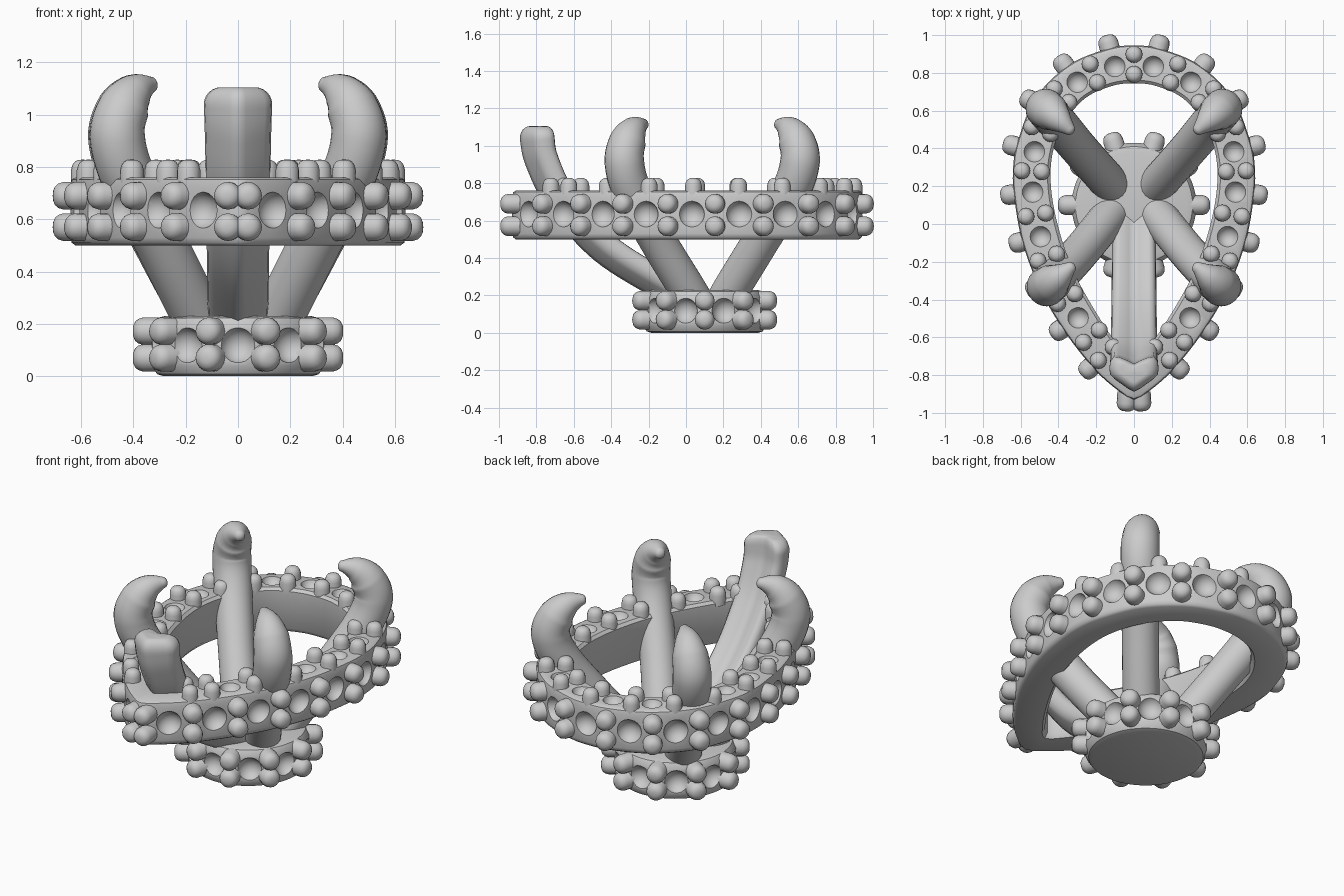
import bpy, bmesh, math
from mathutils import Vector as V

if "Cube" in bpy.data.objects:
    bpy.data.objects.remove(bpy.data.objects["Cube"])


def spline(pts, n=10):
    """Catmull-Rom through pts[1:-1]; the end points only steer the tangents."""
    p = [V(q) for q in pts]
    out = []
    for i in range(1, len(p) - 2):
        a, b, c, d = p[i - 1:i + 3]
        for k in range(n):
            t = k / n
            out.append(0.5 * (2 * b + (c - a) * t + (2 * a - 5 * b + 4 * c - d) * t * t
                              + (3 * b - a - 3 * c + d) * t ** 3))
    return out + [p[-2]]


def half_outline(pts):
    flip = lambda q: (-q[0], q[1], 0)
    return spline([flip(pts[1])] + [(x, y, 0) for x, y in pts] + [flip(pts[-2])])


def length(poly):
    return sum((b - a).length for a, b in zip(poly, poly[1:]))


def at(poly, s):
    """Point and outward normal at arc length s."""
    for i, (a, b) in enumerate(zip(poly, poly[1:])):
        d = (b - a).length
        if s <= d or i == len(poly) - 2:
            t = (b - a).normalized()
            return a + t * min(s, d), V((-t.y, t.x, 0))
        s -= d


def skin(bm, rings, closed=False):
    vs = [[bm.verts.new(q) for q in r] for r in rings]
    m = len(vs[0])
    for i in range(len(vs) if closed else len(vs) - 1):
        a, b = vs[i], vs[(i + 1) % len(vs)]
        for j in range(m):
            bm.faces.new((a[j], a[(j + 1) % m], b[(j + 1) % m], b[j]))
    if not closed:
        bm.faces.new(vs[0])
        bm.faces.new(vs[-1])


def circle(n):
    return [(math.cos(2 * math.pi * i / n), math.sin(2 * math.pi * i / n)) for i in range(n)]


def sweep(bm, path, scales, section, side):
    rings = []
    for i, p in enumerate(path):
        t = (path[min(i + 1, len(path) - 1)] - path[max(i - 1, 0)]).normalized()
        u = (side - t * side.dot(t)).normalized()
        w = u.cross(t)
        rings.append([p + (u * x + w * y) * scales[i] for x, y in section])
    skin(bm, rings)


def finish(bm, name, angle=40):
    bmesh.ops.recalc_face_normals(bm, faces=bm.faces)
    me = bpy.data.meshes.new(name)
    bm.to_mesh(me)
    bm.free()
    ob = bpy.data.objects.new(name, me)
    bpy.context.collection.objects.link(ob)
    bpy.ops.object.select_all(action='DESELECT')
    bpy.context.view_layer.objects.active = ob
    ob.select_set(True)
    bpy.ops.object.shade_smooth_by_angle(angle=math.radians(angle))
    return ob


def bead(bm, pos, d, r, h):
    prof = [(-.03, 1), (h - .04, 1), (h - .02, .88), (h - .008, .68), (h - .001, .38), (h, .1)]
    sweep(bm, [pos + d * z for z, _ in prof], [r * k for _, k in prof], circle(16), d.orthogonal())


def ball(bm, pos, r):
    ret = bmesh.ops.create_uvsphere(bm, u_segments=20, v_segments=12, radius=r)
    bmesh.ops.translate(bm, verts=ret['verts'], vec=pos)


def carve(body, cutter_bm):
    cutter = finish(cutter_bm, "dimple_cutter")
    cutter.hide_render = True
    mod = body.modifiers.new("dimples", 'BOOLEAN')
    mod.object, mod.operation, mod.solver = cutter, 'DIFFERENCE', 'EXACT'
    bpy.context.view_layer.objects.active = body
    bpy.ops.object.modifier_apply(modifier=mod.name)
    bpy.data.objects.remove(cutter)
    body.select_set(True)
    bpy.ops.object.shade_smooth_by_angle(angle=math.radians(40))


def both(p):
    """Side signs; points on the centre line are used once."""
    return (1, -1) if p.x > .01 else (1,)


UP = V((0, 0, 1))

# Pear-shaped halo ring
outer = half_outline([(0, .945), (.13, .93), (.34, .845), (.52, .67), (.615, .44), (.64, .3), (.635, .15),
                      (.59, -.1), (.49, -.36), (.36, -.58), (.2, -.78), (.06, -.9), (0, -.93)])
inner = half_outline([(0, .745), (.12, .73), (.26, .665), (.37, .535), (.43, .38), (.44, .2), (.4, -.02),
                      (.32, -.25), (.2, -.47), (.08, -.65), (0, -.73)])
LO, LI, N = length(outer), length(inner), 60
profile = [(0, .53), (0, .73), (.03, .752), (.1, .76), (.92, .76), (1, .745), (1, .525), (.9, .5), (.1, .5), (.03, .51)]
rings = []
for i in range(N + 1):
    a, b = at(outer, LO * i / N)[0], at(inner, LI * i / N)[0]
    rings.append([a.lerp(b, t) + UP * z for t, z in profile])
rings += [[V((-q.x, q.y, q.z)) for q in r] for r in rings[N - 1:0:-1]]
bm = bmesh.new()
skin(bm, rings, closed=True)
halo = finish(bm, "pear_halo")

# Halo beads and the stone seats between them
beads, cuts = bmesh.new(), bmesh.new()
step = (LO - .165) / 9
for k in range(20):
    s = .13 + (k - 1) * step / 2
    p, n = at(outer, s)
    if k == 0:
        p, n = V((0, .945, 0)), V((0, 1, 0))
    if k == 19:
        p, n = V((.037, -.92, 0)), V((.06, -1, 0)).normalized()
    # mid-line of the band on the top face
    p_top = p - n * .1
    for sx in both(p):
        m = lambda q: V((q.x * sx, q.y, q.z))
        if k % 2:
            for z in (.57, .69):
                bead(beads, m(p) + UP * z, m(n), .053, .072)
            if k < 17:
                ball(cuts, m(p_top) + UP * .778, .058)
        elif k <= 18:
            ball(cuts, m(p + n * .02) + UP * .635, .072)
        if k < 18 and (k % 2 == 0 or k == 17):
            for o in (-.053, .053):
                bead(beads, m(p_top + n * o) + UP * .76, UP, .045, .068)
carve(halo, cuts)
finish(beads, "halo_beads")

# Round base
C = V((0, .1, 0))
bm = bmesh.new()
skin(bm, [[C + V((x * r, y * r, z)) for x, y in circle(64)]
          for r, z in ((.285, 0), (.31, .008), (.33, .04), (.33, .19), (.31, .222), (.28, .23))])
base = finish(bm, "base_disc")
beads, cuts = bmesh.new(), bmesh.new()
for i in range(20):
    a = math.radians(18 * i)
    d = V((math.cos(a), math.sin(a), 0))
    if i % 2:
        ball(cuts, C + d * .35 + UP * .118, .07)
    else:
        for z in (.07, .172):
            bead(beads, C + d * .33 + UP * z, d, .053, .072)
carve(base, cuts)
finish(beads, "base_beads")

# Four hooked claws
rear = [(.06, .14, .0), (.09, .18, .12), (.15, .24, .23), (.295, .405, .5), (.425, .56, .76), (.468, .61, .92),
        (.44, .59, 1.03), (.395, .55, 1.09), (.34, .5, 1.115), (.28, .45, 1.12)]
front = [(.06, .1, .0), (.1, .075, .12), (.155, .01, .23), (.29, -.155, .5), (.42, -.29, .76), (.462, -.33, .92),
         (.435, -.31, 1.03), (.39, -.275, 1.09), (.335, -.23, 1.115), (.28, -.19, 1.12)]
radii = [.095, .1, .1, .105, .106, .098, .07, .032]
for name, pts, side in (("rear_claw", rear, V((1, -1, 0))), ("front_claw", front, V((1, 1, 0)))):
    for sx in (1, -1):
        f = lambda q: V((q[0] * sx, q[1], q[2]))
        path = spline([f(q) for q in pts], 8)
        rad = []
        for i in range(len(path)):
            j = min(i // 8, len(radii) - 2)
            t = i / 8 - j
            rad.append(radii[j] * (1 - t) + radii[j + 1] * t)
        # rounded tip
        d, e = (path[-1] - path[-2]).normalized(), path[-1]
        for a in (30, 55, 75, 87):
            path.append(e + d * .025 * math.sin(math.radians(a)))
            rad.append(.032 * math.cos(math.radians(a)))
        bm = bmesh.new()
        sweep(bm, path, rad, circle(24), f(side).normalized())
        finish(bm, name + ("_right" if sx > 0 else "_left"), 60)

# V-shaped claw at the point of the pear
half = [(.03, .085), (.1, .035), (.122, .012), (.127, -.02), (.122, -.055), (.105, -.078), (.08, -.08), (.03, -.06)]
section = [(0, .1)] + half + [(0, -.045)] + [(-x, y) for x, y in reversed(half)]
path = spline([(0, .2, .1), (0, .08, .14), (0, -.1, .25), (0, -.43, .46), (0, -.66, .72), (0, -.76, .92),
               (0, -.785, 1.04), (0, -.79, 1.15)], 8)
scales = [.88 + .15 * i / (len(path) - 1) for i in range(len(path))]
e = path[-1]
for a in (15, 30, 45, 60, 75, 88):
    path.append(e + UP * .065 * math.sin(math.radians(a)))
    scales.append(1.03 * (.5 + .5 * math.cos(math.radians(a))))
bm = bmesh.new()
sweep(bm, path, scales, section, V((1, 0, 0)))
finish(bm, "point_claw", 60)
